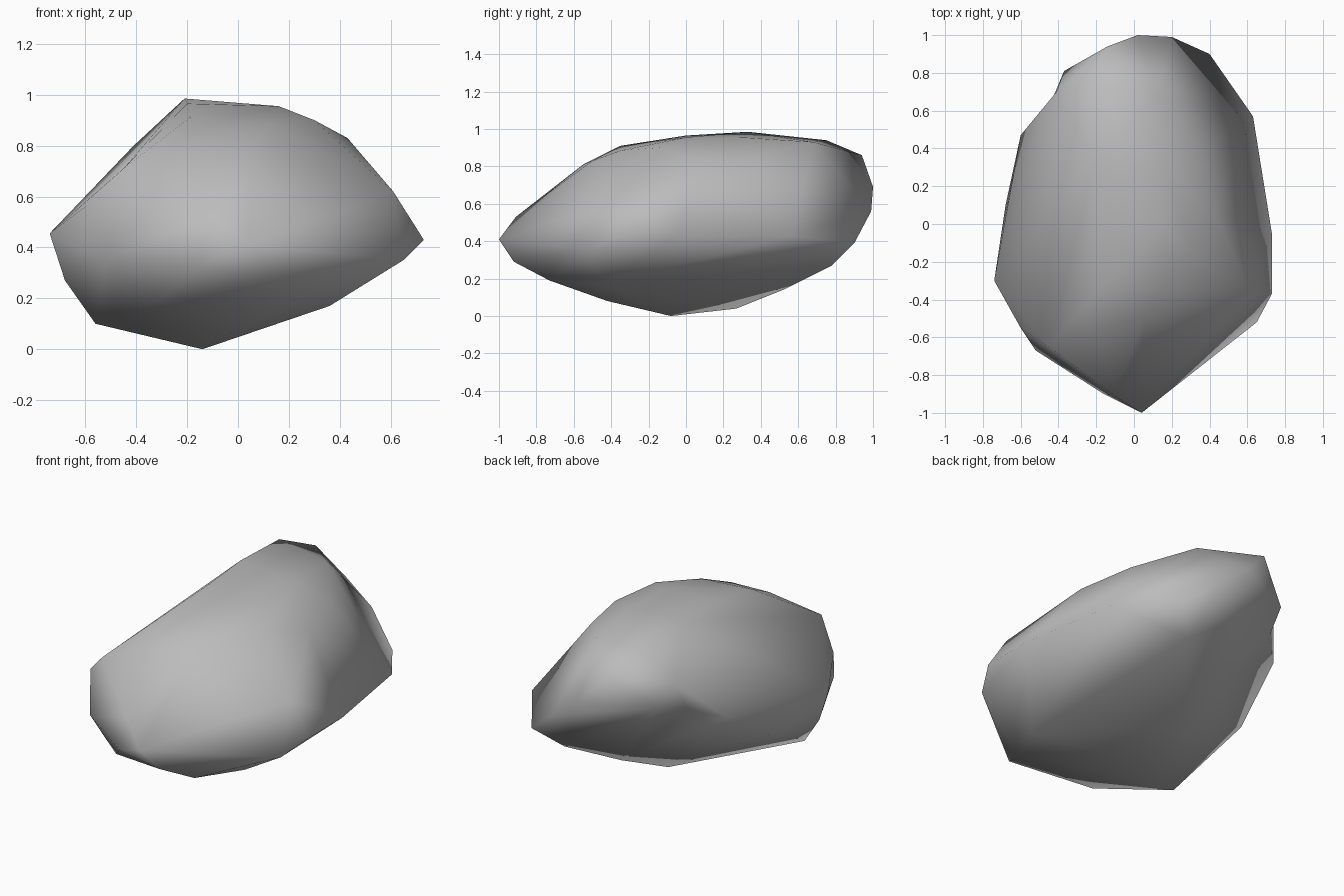
import bpy
import bmesh
from mathutils import Vector

cube = bpy.data.objects.get("Cube")
if cube:
    bpy.data.objects.remove(cube, do_unlink=True)

# Stone colour
stone = bpy.data.materials.new("grey stone")
stone.use_nodes = True
grey = (0.5, 0.5, 0.5, 1)
stone.diffuse_color = grey
bsdf = stone.node_tree.nodes["Principled BSDF"]
bsdf.inputs["Base Color"].default_value = grey
bsdf.inputs["Roughness"].default_value = 0.9

# Underside corners, front to back
KEEL = [(-.16, -.9, .32), (.12, -.92, .29), (-.31, -.72, .19), (.22, -.73, .19),
        (0, -.42, .08), (.36, -.45, .17), (-.56, -.33, .1), (-.14, -.08, 0),
        (-.07, .27, .04), (.07, .52, .14), (.265, .78, .27), (.4, .9, .39)]

# Widest outline, going round from the front point
GIRTH = [(.04, -1, .41), (.65, -.52, .35), (.73, -.37, .43), (.73, -.05, .43),
         (.63, .57, .43), (.2, .99, .56), (.02, 1, .69), (-.37, .81, .68),
         (-.6, .47, .56), (-.68, .1, .35), (-.74, -.3, .455), (-.68, -.3, .27),
         (-.6, -.55, .56), (-.52, -.67, .35)]

# Shoulders between the outline and the crown
SHOULDERS = [(-.1, -.91, .53), (-.45, -.65, .71), (.61, -.36, .62),
             (.43, .06, .83), (.35, .39, .85), (-.14, .94, .86),
             (-.41, .7, .8), (-.5, .12, .69)]

# Flat crown, front to back
CROWN = [(-.17, -.55, .81), (.05, -.5, .83), (-.19, -.35, .91), (.14, -.35, .885),
         (.3, -.14, .9), (-.2, 0, .965), (.16, 0, .955), (-.21, .33, .985),
         (.16, .3, .955), (.12, .68, .93), (-.25, .75, .94)]


def notch(bm, target):
    """Split the edge nearest to the target and pull its middle there."""
    def distance(edge):
        a, b = edge.verts
        return ((a.co + b.co) / 2 - target).length
    edge = min(bm.edges, key=distance)
    cut = bmesh.ops.subdivide_edges(bm, edges=[edge], cuts=1)
    for item in cut["geom_inner"]:
        if isinstance(item, bmesh.types.BMVert):
            item.co = target
    bmesh.ops.triangulate(bm, faces=bm.faces[:])


# Boulder: hull wrapped round the corners, with a dent in the back right edge
bm = bmesh.new()
for corner in KEEL + GIRTH + SHOULDERS + CROWN:
    bm.verts.new(corner)
bmesh.ops.convex_hull(bm, input=bm.verts[:])
loose = [v for v in bm.verts if not v.link_faces]
bmesh.ops.delete(bm, geom=loose, context="VERTS")
notch(bm, Vector((-.45, .62, .62)))
bmesh.ops.recalc_face_normals(bm, faces=bm.faces[:])
for face in bm.faces:
    face.smooth = True

mesh = bpy.data.meshes.new("boulder")
bm.to_mesh(mesh)
bm.free()
mesh.materials.append(stone)
boulder = bpy.data.objects.new("boulder", mesh)
bpy.context.collection.objects.link(boulder)
